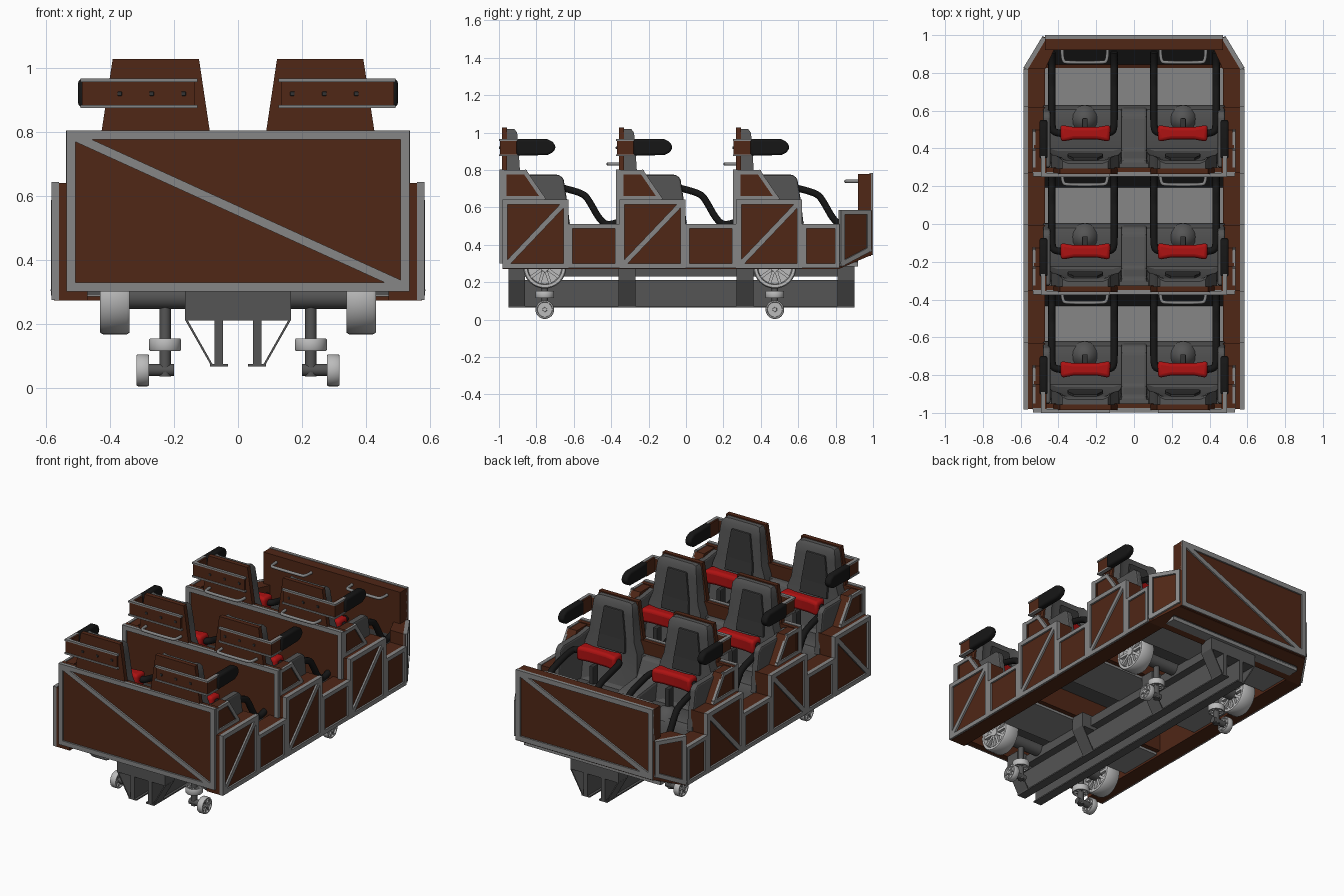
import bpy, bmesh, math
from mathutils import Vector as V

if "Cube" in bpy.data.objects:
    bpy.data.objects.remove(bpy.data.objects["Cube"])


def mat(name, *c):
    m = bpy.data.materials.new(name)
    m.diffuse_color = (*c, 1)
    m.use_nodes = True
    m.node_tree.nodes["Principled BSDF"].inputs["Base Color"].default_value = m.diffuse_color
    return m


BROWN = mat("brown", 0.08, 0.02, 0.008)
RED = mat("red", 0.42, 0.006, 0.006)
BLACK = mat("black", 0.008, 0.008, 0.008)
DARK = mat("dark_grey", 0.035, 0.035, 0.035)
SEAT = mat("seat_grey", 0.09, 0.09, 0.09)
TRIM = mat("trim_grey", 0.24, 0.24, 0.24)
WHEEL = mat("wheel_grey", 0.5, 0.5, 0.5)


def obj(name, bm, m, mirror=False, bevel=0, seg=2, smooth=False):
    bmesh.ops.recalc_face_normals(bm, faces=bm.faces)
    me = bpy.data.meshes.new(name)
    bm.to_mesh(me)
    bm.free()
    o = bpy.data.objects.new(name, me)
    bpy.context.collection.objects.link(o)
    me.materials.append(m)
    if bevel:
        b = o.modifiers.new("bevel", "BEVEL")
        b.width, b.segments, b.limit_method = bevel, seg, "ANGLE"
    if mirror:
        o.modifiers.new("mirror", "MIRROR")
    if smooth:
        bpy.ops.object.select_all(action="DESELECT")
        o.select_set(True)
        bpy.context.view_layer.objects.active = o
        bpy.ops.object.shade_smooth_by_angle(angle=math.radians(40))
    return o


def stack(bm, rings):
    """Skin a list of matching closed rings and cap both ends."""
    vs = [[bm.verts.new(p) for p in r] for r in rings]
    n = len(vs[0])
    for a, b in zip(vs, vs[1:]):
        for i in range(n):
            bm.faces.new((a[i], a[(i + 1) % n], b[(i + 1) % n], b[i]))
    bm.faces.new(vs[0])
    bm.faces.new(vs[-1])


def loft(name, rings, m, **k):
    bm = bmesh.new()
    stack(bm, rings)
    return obj(name, bm, m, **k)


def prism(name, pts, axis, a, b, m, **k):
    put = {"x": lambda p, t: (t, *p), "y": lambda p, t: (p[0], t, p[1]), "z": lambda p, t: (*p, t)}[axis]
    return loft(name, [[put(p, t) for p in pts] for t in (a, b)], m, **k)


def box(name, x0, x1, y0, y1, z0, z1, m, **k):
    return prism(name, [(x0, y0), (x1, y0), (x1, y1), (x0, y1)], "z", z0, z1, m, **k)


def frame(name, pts, n, w, diag=None, d=0.012, m=TRIM, closed=True, **k):
    """Flat bars along a loop of points, with an optional diagonal."""
    bm = bmesh.new()
    n = V(n).normalized()
    pts = [V(p) for p in pts]
    lines = [(p, q, w / 2) for p, q in zip(pts, pts[1:] + pts[:1])][:None if closed else -1]
    if diag:
        lines.append((pts[diag[0]], pts[diag[1]], 0))
    for p, q, e in lines:
        t = (q - p).normalized()
        s = t.cross(n) * w / 2
        stack(bm, [[c - s - n * d, c + s - n * d, c + s + n * d, c - s + n * d] for c in (p - t * e, q + t * e)])
    return obj(name, bm, m, **k)


def lathe(name, prof, c, axis, m, seg=32, **k):
    """Round part: (radius, offset) rings along x or z."""
    rings = []
    for r, t in prof:
        cs = [(r * math.cos(2 * math.pi * i / seg), r * math.sin(2 * math.pi * i / seg)) for i in range(seg)]
        rings.append([V(c) + V((t, u, v) if axis == "x" else (u, v, t)) for u, v in cs])
    return loft(name, rings, m, smooth=True, **k)


def tube(name, paths, r, m):
    cu = bpy.data.curves.new(name, "CURVE")
    cu.dimensions, cu.bevel_depth, cu.bevel_resolution, cu.use_fill_caps = "3D", r, 3, True
    for sx in (1, -1):
        for path in paths:
            s = cu.splines.new("NURBS")
            s.points.add(len(path) - 1)
            for p, q in zip(s.points, path):
                p.co = (q[0] * sx, q[1], q[2], 1)
            s.order_u, s.use_endpoint_u, s.resolution_u = 3, True, 5
    cu.materials.append(m)
    bpy.context.collection.objects.link(bpy.data.objects.new(name, cu))


def wheel(name, c, axis, r, w, spokes):
    h = w / 2
    lathe(name, [(.15 * r, -h), (.2 * r, -h), (.25 * r, -.5 * h), (.78 * r, -.5 * h), (.82 * r, -h), (.95 * r, -h),
                 (r, -.8 * h), (r, .8 * h), (.95 * r, h), (.82 * r, h), (.78 * r, .5 * h), (.25 * r, .5 * h),
                 (.2 * r, h), (.15 * r, h)], c, axis, WHEEL, mirror=True)
    bm = bmesh.new()
    for i in range(spokes):
        a = 2 * math.pi * i / spokes
        u, v = V((math.cos(a), math.sin(a))), V((-math.sin(a), math.cos(a))) * r * .07
        quad = [u * .18 * r - v, u * .8 * r - v, u * .8 * r + v, u * .18 * r + v]
        stack(bm, [[V(c) + V((t, *q) if axis == "x" else (*q, t)) for q in quad] for t in (-.9 * h, .9 * h)])
    obj(name + "_spokes", bm, WHEEL, mirror=True)


ROWS = (-0.98, -0.355, 0.27)

# body side walls, stepped along the rows
prof = [(0.82, 0.272), (-0.98, 0.272)]
for y, e in zip(ROWS, (-0.355, 0.27, 0.82)):
    prof += [(y, 0.64), (y + .35, 0.64), (y + .35, 0.51), (e, 0.51)]
prism("side_wall", prof, "x", 0.47, 0.573, BROWN, mirror=True)
for y, e in zip(ROWS, (-0.355, 0.27, 0.82)):
    X = 0.572
    frame("tall_side_frame", [(X, y + .012, .287), (X, y + .338, .287), (X, y + .338, .63), (X, y + .012, .63)],
          (1, 0, 0), .027, (0, 2), mirror=True)
    frame("low_side_frame", [(X, y + .362, .287), (X, e - .012, .287), (X, e - .012, .5), (X, y + .362, .5)],
          (1, 0, 0), .024, mirror=True)

# angled nose end
def zb(y): return .272 + (y - .82) * .43
foot = [(.575, .82), (.47, .995), (.42, .93), (.47, .82)]
loft("nose_corner", [[(x, y, zb(y)) for x, y in foot], [(x, y, .585) for x, y in foot]], BROWN, mirror=True)
foot = [(.575, .82), (.47, .995), (-.47, .995), (-.575, .82)]
loft("nose_underside", [[(x, y, zb(y) + t) for x, y in foot] for t in (0, .03)], BROWN)
box("nose_panel", -.47, .47, .92, .99, .34, .78, BROWN)
frame("nose_frame", [(.455, .99, .362), (-.455, .99, .362), (-.455, .99, .768), (.455, .99, .768)],
      (0, 1, 0), .03, (3, 1), d=.01)
A, B = V((.568, .833, 0)), V((.482, .975, 0))
frame("nose_corner_frame", [A + V((0, 0, .30)), B + V((0, 0, .375)), B + V((0, 0, .574)), A + V((0, 0, .574))],
      (.853, .521, 0), .025, mirror=True)
tube("nose_handle", [[(.14, .925, .74), (.14, .86, .74), (.17, .855, .74), (.35, .855, .74), (.38, .86, .74),
                      (.38, .925, .74)]], .009, TRIM)

for i, y in enumerate(ROWS):
    end = ROWS[i + 1] if i < 2 else .92
    # row bulkhead and its frame
    box("row_back_panel", -.535, .535, y - .008, y + .03, .3, .8, BROWN)
    frame("row_back_frame", [(-.522, y - .006, .315), (.522, y - .006, .315), (.522, y - .006, .79),
                             (-.522, y - .006, .79)], (0, 1, 0), .028, (3, 1) if i == 0 else None)
    # upper side cheek
    prism("upper_cheek", [(y, .63), (y + .235, .63), (y + .13, .795), (y, .795)], "x", .47, .53, BROWN, mirror=True)
    frame("upper_cheek_frame", [(.53, y + .01, .65), (.53, y + .215, .65), (.53, y + .12, .788), (.53, y + .01, .788)],
          (1, 0, 0), .022, d=.008, mirror=True)
    # footwell
    box("footwell_floor", -.47, .47, y + .34, end, .285, .305, TRIM)
    prism("toe_board", [(end - .08, .3), (end, .3), (end, .5)], "x", -.47, .47, DARK)
    # seat pan with open underside
    prism("seat_pan", [(y + a, b) for a, b in ((.02, .44), (.33, .43), (.34, .29), (.36, .29), (.36, .49), (.335, .535),
          (.28, .54), (.13, .505), (.09, .56), (.05, .72), (.02, .72))], "x", -.47, .47, SEAT, smooth=True)
    # backrest shell, narrowing upward
    lev = [(.5, .195, .12), (.62, .19, .10), (.74, .178, .085), (.8, .155, .08), (.95, .138, .07), (1.0, .132, .065),
           (1.02, .12, .05)]
    loft("seat_back", [[(.2575 + s * h * f, y + d, z) for s, f, d in
                        ((-1, 1, .02), (-1, 1, t + .012), (-1, .75, t), (1, .75, t), (1, 1, t + .012), (1, 1, .02))]
                       for z, h, t in lev], SEAT, mirror=True, smooth=True)
    loft("back_cushion", [[(.2575 + s * h, y + d, z) for s, d in ((-1, t - .02), (-1, t), (1, t), (1, t - .02))]
                          for z, h, t in ((.72, .095, .104), (.8, .09, .092), (.97, .065, .08))], DARK,
         mirror=True, bevel=.006)
    # thigh bolsters and centre console
    side = [(y + .03, .5), (y + .36, .5), (y + .345, .63), (y + .325, .755), (y + .30, .775), (y + .14, .775),
            (y + .03, .79)]
    prism("outer_bolster", side, "x", .442, .482, SEAT, mirror=True, bevel=.01)
    prism("centre_console", [(y + .03, .5), (y + .355, .48), (y + .34, .57), (y + .3, .6), (y + .12, .62),
                             (y + .07, .72), (y + .03, .72)], "x", -.07, .07, SEAT, bevel=.015)
    lathe("seat_hump", [(.075, 0), (.06, .03), (.035, .055), (.015, .062)], (.26, y + .285, .52), "z", SEAT,
          seg=16, mirror=True)
    box("restraint_stem", .245, .275, y + .24, y + .29, .57, .69, DARK, mirror=True, bevel=.006)
    # brown board behind the seat, with cross board and bolts
    prism("back_board", [(.085, .78), (.43, .78), (.392, 1.027), (.122, 1.027)], "y", y - .004, y + .024, BROWN,
          mirror=True)
    box("cross_board", .135, .488, y - .015, y - .002, .876, .964, BROWN, mirror=True)
    box("board_return", .462, .488, y - .01, y + .08, .876, .964, BROWN, mirror=True)
    for z in (.879, .961):
        frame("cross_board_trim", [(.137, y - .01, z), (.482, y - .01, z), (.482, y + .08, z)], (0, 0, 1), .02,
              d=.005, closed=False, mirror=True)
    for x in (.17, .27, .37):
        box("bolt", x - .007, x + .007, y - .021, y - .012, .912, .926, DARK, mirror=True, bevel=.003)
    # padded head-side guard
    prism("side_pad", [(y + a, b) for a, b in ((.075, .877), (.24, .88), (.27, .895), (.284, .922), (.27, .95),
          (.24, .965), (.075, .965))], "x", .458, .5, BLACK, mirror=True, bevel=.012, seg=3, smooth=True)
    # grab handle for the row behind
    if i:
        tube("grab_handle", [[(.14, y, .832), (.14, y - .055, .832), (.17, y - .062, .832), (.35, y - .062, .832),
                              (.38, y - .055, .832), (.38, y, .832)]], .009, TRIM)
    # lap restraint: bent arms and red pad
    path = [(.64, .53), (.57, .50), (.52, .53), (.46, .64), (.43, .675), (.32, .705), (.25, .72)]
    tube("restraint_arms", [[(x, y + a, b) for a, b in path] + [(x + s * .01, y + .21, .725), (x + s * .06, y + .21, .725)]
                            for x, s in ((.435, -1), (.105, 1))], .019, BLACK)
    prism("lap_pad", [(.2575 + a, y + b) for a, b in ((-.13, .165), (-.06, .178), (.06, .178), (.13, .165), (.133, .255),
          (.06, .243), (-.06, .243), (-.133, .255))], "z", .68, .765, RED, mirror=True, bevel=.018, seg=3, smooth=True)

# chassis: deck, twin rails with feet, cross stations
box("chassis_deck", -.1, .1, -.93, .88, .232, .29, SEAT)
box("spine_web", .047, .073, -.95, .9, .07, .212, SEAT, mirror=True)
box("spine_foot", .032, .088, -.95, .9, .066, .074, SEAT, mirror=True)
for y in (-.95, -.36, .27, .81):
    box("cross_station", -.165, .165, y, y + .09, .21, .3, SEAT)
    prism("gusset", [(.158, .212), (.166, .212), (.085, .07), (.078, .07)], "y", y, y + .09, SEAT, mirror=True)

# running gear
for y in (-.755, .475):
    lathe("axle_tube", [(.038, -.36), (.038, .36)], (0, y, .283), "x", SEAT, seg=20)
    wheel("road_wheel", (.385, y, .281), "x", .115, .092, 10)
    lathe("wheel_post", [(.018, .035), (.018, .27)], (.228, y, 0), "z", SEAT, seg=16, mirror=True)
    wheel("guide_wheel", (.228, y, .134), "z", .05, .038, 6)
    lathe("lower_axle", [(.019, .2), (.019, .29)], (0, y, .055), "x", SEAT, seg=16, mirror=True)
    wheel("under_wheel", (.298, y, .054), "x", .05, .038, 6)
